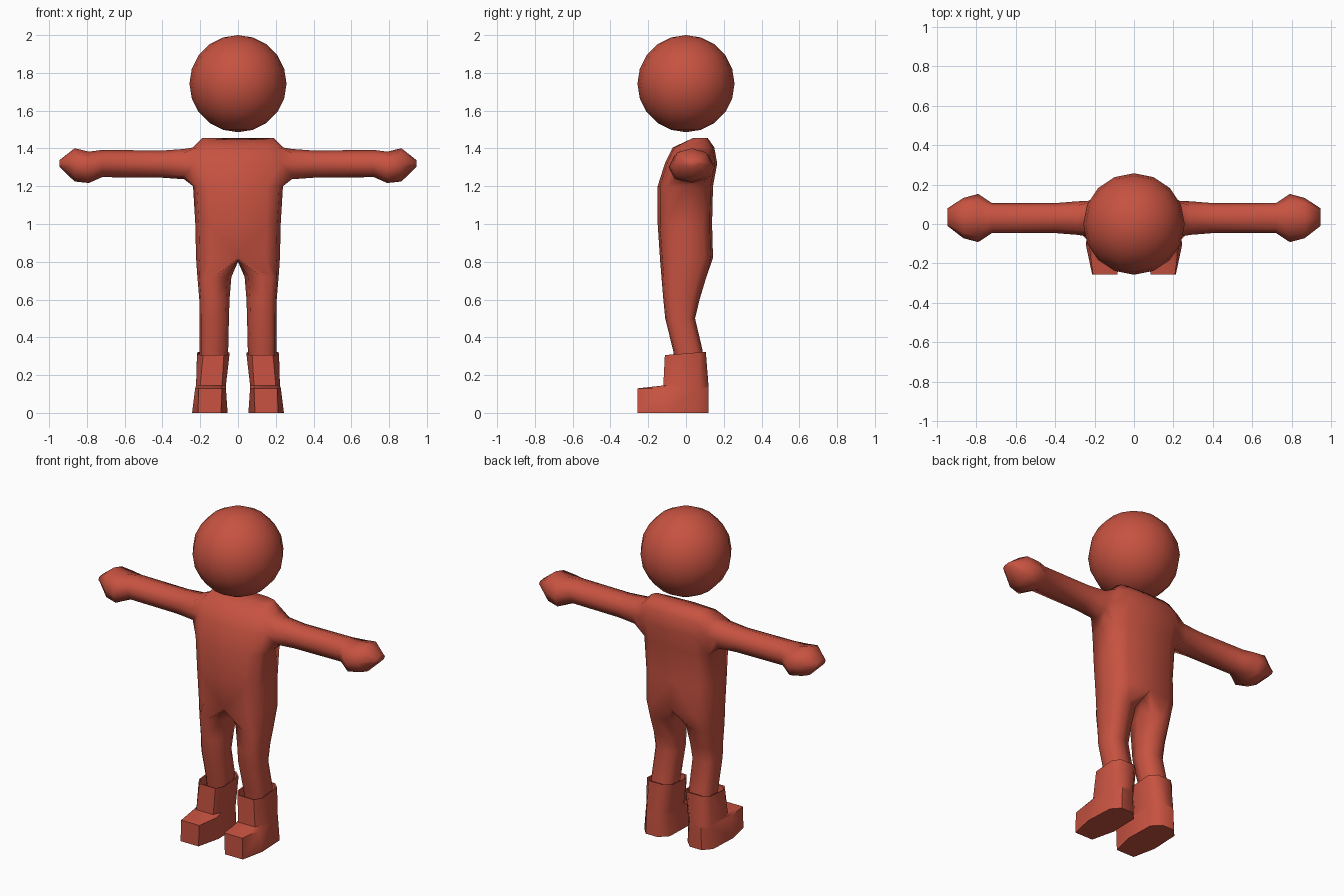
import bpy, bmesh
from math import cos, sin, radians, copysign

if "Cube" in bpy.data.objects:
    bpy.data.objects.remove(bpy.data.objects["Cube"])

clay = bpy.data.materials.new("clay red")
clay.use_nodes = True
clay.diffuse_color = (0.57, 0.085, 0.052, 1)
clay.node_tree.nodes["Principled BSDF"].inputs["Base Color"].default_value = clay.diffuse_color


def finish(bm, name, angle, mirror=True):
    bmesh.ops.recalc_face_normals(bm, faces=bm.faces)
    mesh = bpy.data.meshes.new(name)
    bm.to_mesh(mesh)
    bm.free()
    mesh.materials.append(clay)
    for p in mesh.polygons:
        p.use_smooth = True
    mesh.set_sharp_from_angle(angle=radians(angle))
    obj = bpy.data.objects.new(name, mesh)
    bpy.context.collection.objects.link(obj)
    if mirror:
        obj.modifiers.new("mirror", "MIRROR")
    return obj


def ring(bm, points):
    return [bm.verts.new(p) for p in points]


def bridge(bm, a, b, closed=True):
    n = len(a)
    return [bm.faces.new((a[i], a[(i + 1) % n], b[(i + 1) % n], b[i]))
            for i in range(n if closed else n - 1)]


def power(v, e):
    return copysign(abs(v) ** e, v) if abs(v) > 1e-6 else 0.0


def oval(angles, z, x0, x1, y0, y1, e):
    """Rounded-box outline at height z."""
    return [((x0 + x1) / 2 + (x1 - x0) / 2 * power(cos(radians(a)), e),
             (y0 + y1) / 2 + (y1 - y0) / 2 * power(sin(radians(a)), e), z)
            for a in angles]


# Head
bm = bmesh.new()
bmesh.ops.create_uvsphere(bm, u_segments=16, v_segments=10, radius=0.257)
bmesh.ops.translate(bm, verts=bm.verts, vec=(0, 0, 1.743))
finish(bm, "head", 60, mirror=False)

# Body: one half, mirrored
bm = bmesh.new()
outer = list(range(-90, 91, 30))
torso_rows = [  # height, half width, front, back
    (0.82, 0.222, -0.138, 0.143),
    (1.0, 0.226, -0.15, 0.138),
    (1.2, 0.238, -0.15, 0.143),
    (1.32, 0.25, -0.112, 0.165),
    (1.405, 0.24, -0.07, 0.15),
    (1.447, 0.19, 0.02, 0.115)]
torso = [ring(bm, oval(outer, z, -w, w, f, b, 0.6)) for z, w, f, b in torso_rows]
for row in torso:
    row[0].co.x = row[-1].co.x = 0
for v in torso[-1][2:]:
    v.co.z += 0.008
for low, high in zip(torso, torso[1:]):
    bridge(bm, low, high, closed=False)
bm.faces.new(torso[-1])

# Arm and hand grow out of an opening in the torso's side
a, b, c = torso[2:5]
loop = [a[2], a[3], a[4], b[4], c[4], c[3], c[2], b[2]]
bm.verts.remove(b[3])
arm_rows = [  # x, centre y, centre z, radius y, radius z
    (0.285, 0.03, 1.317, 0.085, 0.08),
    (0.40, 0.03, 1.317, 0.076, 0.072),
    (0.72, 0.03, 1.32, 0.076, 0.072),
    (0.79, 0.03, 1.3, 0.122, 0.083),
    (0.865, 0.03, 1.313, 0.102, 0.088),
    (0.945, 0.035, 1.32, 0.045, 0.018)]
for x, cy, cz, ry, rz in arm_rows:
    nxt = ring(bm, [(x, cy + ry * power(cos(radians(t)), 0.85),
                     cz + rz * power(sin(radians(t)), 0.85))
                    for t in range(-135, 181, 45)])
    bridge(bm, loop, nxt)
    loop = nxt
bm.faces.new(loop)

# Leg grows from the torso's bottom edge plus the crotch line
loop = torso[0] + ring(bm, [(0, 0.08, 0.81), (0, 0, 0.8), (0, -0.08, 0.81)])
leg_rows = [  # height, inner x, outer x, front, back
    (0.72, 0.035, 0.215, -0.13, 0.108),
    (0.6, 0.045, 0.205, -0.12, 0.072),
    (0.5, 0.048, 0.203, -0.11, 0.048),
    (0.33, 0.052, 0.203, -0.068, 0.088),
    (0.2, 0.065, 0.2, -0.05, 0.09)]
for z, xi, xo, f, k in leg_rows:
    nxt = ring(bm, oval(outer + [135, 180, 225], z, xi, xo, f, k, 0.75))
    bridge(bm, loop, nxt)
    loop = nxt
finish(bm, "body", 70)

# Boots: sole, toe step, shaft and sunken opening
bm = bmesh.new()
sole = [(0.09, -0.256), (0.212, -0.256), (0.243, -0.11), (0.235, 0.07),
        (0.19, 0.12), (0.11, 0.12), (0.06, 0.07), (0.055, -0.11)]
toe = [(0.085, -0.256), (0.208, -0.256), (0.227, -0.115), (0.224, 0.07),
       (0.185, 0.12), (0.11, 0.12), (0.066, 0.07), (0.064, -0.115)]
ankle = [(0.085, -0.12), (0.2, -0.12), (0.222, -0.07), (0.222, 0.07),
         (0.185, 0.119), (0.11, 0.119), (0.064, 0.07), (0.064, -0.07)]
rim = [(0.075, -0.112), (0.185, -0.112), (0.217, -0.07), (0.217, 0.07),
       (0.18, 0.105), (0.085, 0.105), (0.045, 0.07), (0.045, -0.07)]


def layer(points, z, tilt=0.0, scale=1.0):
    return ring(bm, [(0.13 + (x - 0.13) * scale, y * scale, z + tilt * y)
                     for x, y in points])


layers = [layer(sole, 0), layer(toe, 0.13), layer(ankle, 0.145),
          layer(rim, 0.315, 0.08), layer(rim, 0.313, 0.08, 0.92),
          layer(rim, 0.26, 0, 0.88)]
for low, high in zip(layers, layers[1:]):
    bridge(bm, low, high)
bm.faces.new(layers[0])
bm.faces.new(layers[-1])
finish(bm, "boots", 50)
